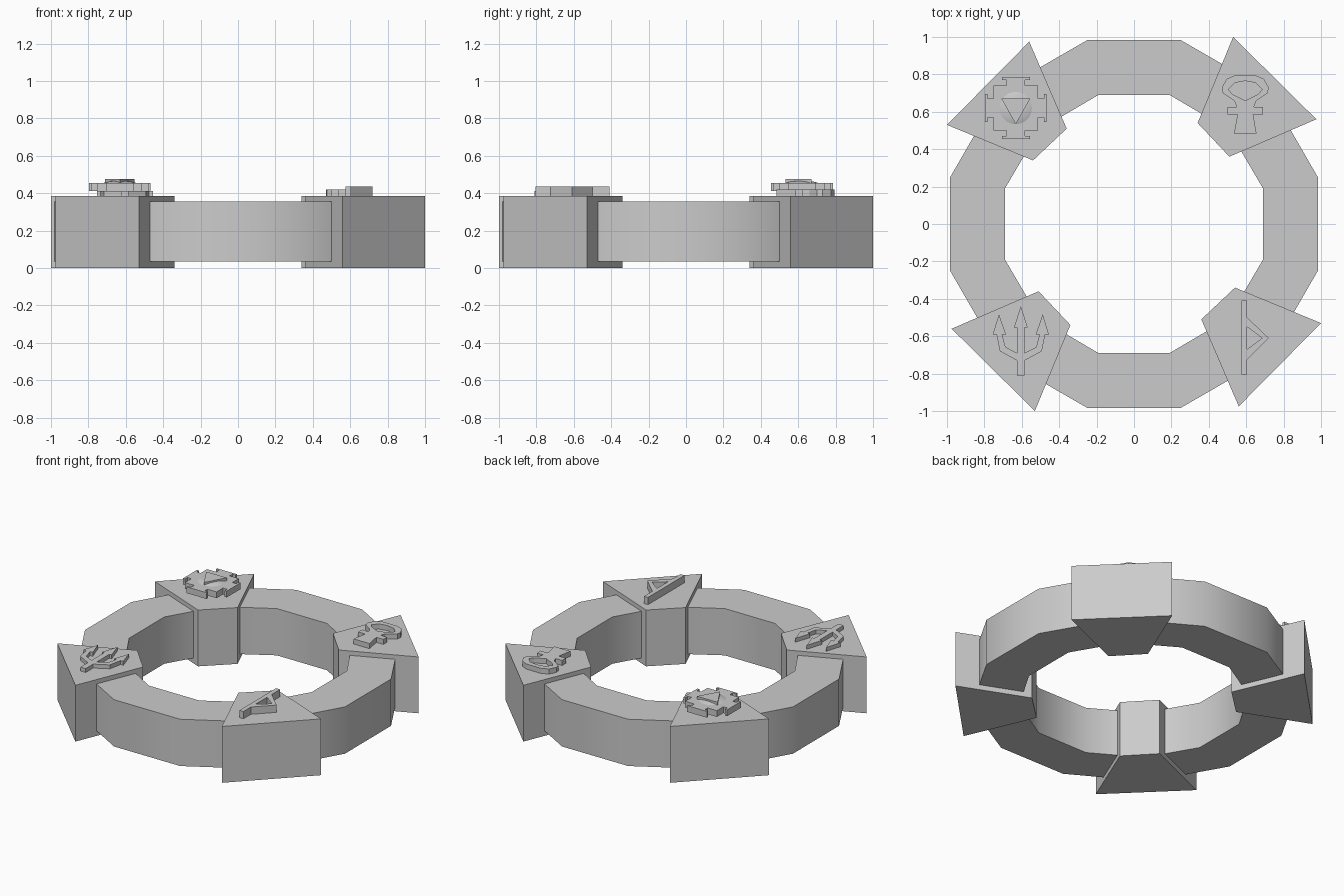
import bpy, bmesh, math
from mathutils import Matrix

if "Cube" in bpy.data.objects:
    bpy.data.objects.remove(bpy.data.objects["Cube"], do_unlink=True)

# One plain grey for everything
grey = bpy.data.materials.new("plain grey")
grey.use_nodes = True
grey.diffuse_color = (0.6, 0.6, 0.6, 1)
grey.node_tree.nodes["Principled BSDF"].inputs["Base Color"].default_value = (0.6, 0.6, 0.6, 1)


def prism(name, outlines, z0, z1, centre=(0, 0)):
    """Extrude flat outlines (later ones inside the first are holes) from z0 to z1."""
    curve = bpy.data.curves.new(name, 'CURVE')
    curve.dimensions = '2D'
    curve.fill_mode = 'BOTH'
    curve.extrude = (z1 - z0) / 2
    for pts in outlines:
        spline = curve.splines.new('POLY')
        spline.points.add(len(pts) - 1)
        for p, (x, y) in zip(spline.points, pts):
            p.co = (x, y, 0, 1)
        spline.use_cyclic_u = True
        spline.use_smooth = False
    ob = bpy.data.objects.new(name, curve)
    bpy.context.collection.objects.link(ob)
    ob.location = (centre[0], centre[1], (z0 + z1) / 2)
    curve.materials.append(grey)
    bpy.ops.object.select_all(action='DESELECT')
    ob.select_set(True)
    bpy.context.view_layer.objects.active = ob
    bpy.ops.object.convert(target='MESH')
    return bpy.context.object


def mirrored(half):
    """Close a right-hand half outline with its mirror image in x."""
    return half + [(-x, y) for x, y in reversed(half) if x > 0]


def turned(pts, k):
    """Quarter turns about the origin."""
    for _ in range(k):
        pts = [(-y, x) for x, y in pts]
    return pts


# Twelve-sided ring
def twelve_sides(corners):
    return [p for k in range(4) for p in turned(corners, k)]


bm = bmesh.new()
loops = []
for corners, z in (([(.983, -.25), (.983, .25), (.715, .715)], .035),
                   ([(.983, -.25), (.983, .25), (.715, .715)], .355),
                   ([(.69, -.19), (.69, .19), (.505, .505)], .355),
                   ([(.69, -.19), (.69, .19), (.505, .505)], .035)):
    loops.append([bm.verts.new((x, y, z)) for x, y in twelve_sides(corners)])
for a, b in zip(loops, loops[1:] + loops[:1]):
    for i in range(12):
        j = (i + 1) % 12
        bm.faces.new((a[i], a[j], b[j], b[i]))
bmesh.ops.recalc_face_normals(bm, faces=bm.faces)
mesh = bpy.data.meshes.new("ring")
bm.to_mesh(mesh)
bm.free()
mesh.materials.append(grey)
ring = bpy.data.objects.new("ring", mesh)
bpy.context.collection.objects.link(ring)
bpy.ops.object.select_all(action='DESELECT')
ring.select_set(True)
bpy.context.view_layer.objects.active = ring
bpy.ops.object.shade_smooth_by_angle(angle=math.radians(40))

# Four wedge blocks, a quarter turn apart
wedge = [(1.0, -.53), (.54, -.34), (.36, -.51), (.56, -.975)]
for k, where in enumerate(("front_left", "back_left", "back_right", "front_right")):
    prism("block_" + where, [turned(wedge, k)], 0, .385)

# Thorn sign: upright bar with a hollow triangle
prism("thorn_sign", [
    [(-.03, .2), (0, .2), (0, .11), (.115, 0), (0, -.115), (0, -.195), (-.03, -.195)],
    [(0, .06), (.08, 0), (0, -.06)]], .38, .435, (.605, -.61))

# Looped cross
prism("looped_cross", [
    mirrored([(.055, .135), (.1, .115), (.125, .07), (.12, .04), (.06, 0), (.045, -.035),
              (.095, -.035), (.095, -.075), (.042, -.075), (.06, -.175)]),
    mirrored([(0, .105), (.055, .095), (.09, .06), (.07, .035), (0, 0)])],
    .38, .42, (.595, .66))

# Trident with barbed prongs
prism("trident", [mirrored([
    (0, .19), (.037, .077), (.02, .077), (.02, -.06), (.082, -.028), (.1, .04), (.08, .04),
    (.117, .147), (.15, .04), (.13, .04), (.112, -.05), (.02, -.1), (.02, -.18)])],
    .38, .412, (-.605, -.63))

# Gated square plate, with a low dome and a triangle on top
gate = [(.12, -.12), (.12, -.05), (.15, -.05), (.15, -.075), (.165, -.075),
        (.165, .075), (.15, .075), (.15, .05), (.12, .05)]
spot = (-.632, .62)
prism("gated_plate", [[p for k in range(4) for p in turned(gate, k)]], .412, .455, spot)
prism("plate_triangle", [[(-.078, .052), (.078, .052), (0, -.087)]], .45, .475, spot)

bm = bmesh.new()
bmesh.ops.create_uvsphere(bm, u_segments=32, v_segments=16, radius=1,
                          matrix=Matrix.Diagonal((.115, .115, .038, 1)))
mesh = bpy.data.meshes.new("plate_dome")
bm.to_mesh(mesh)
bm.free()
mesh.materials.append(grey)
dome = bpy.data.objects.new("plate_dome", mesh)
dome.location = (*spot, .43)
bpy.context.collection.objects.link(dome)
mesh.polygons.foreach_set("use_smooth", [True] * len(mesh.polygons))
